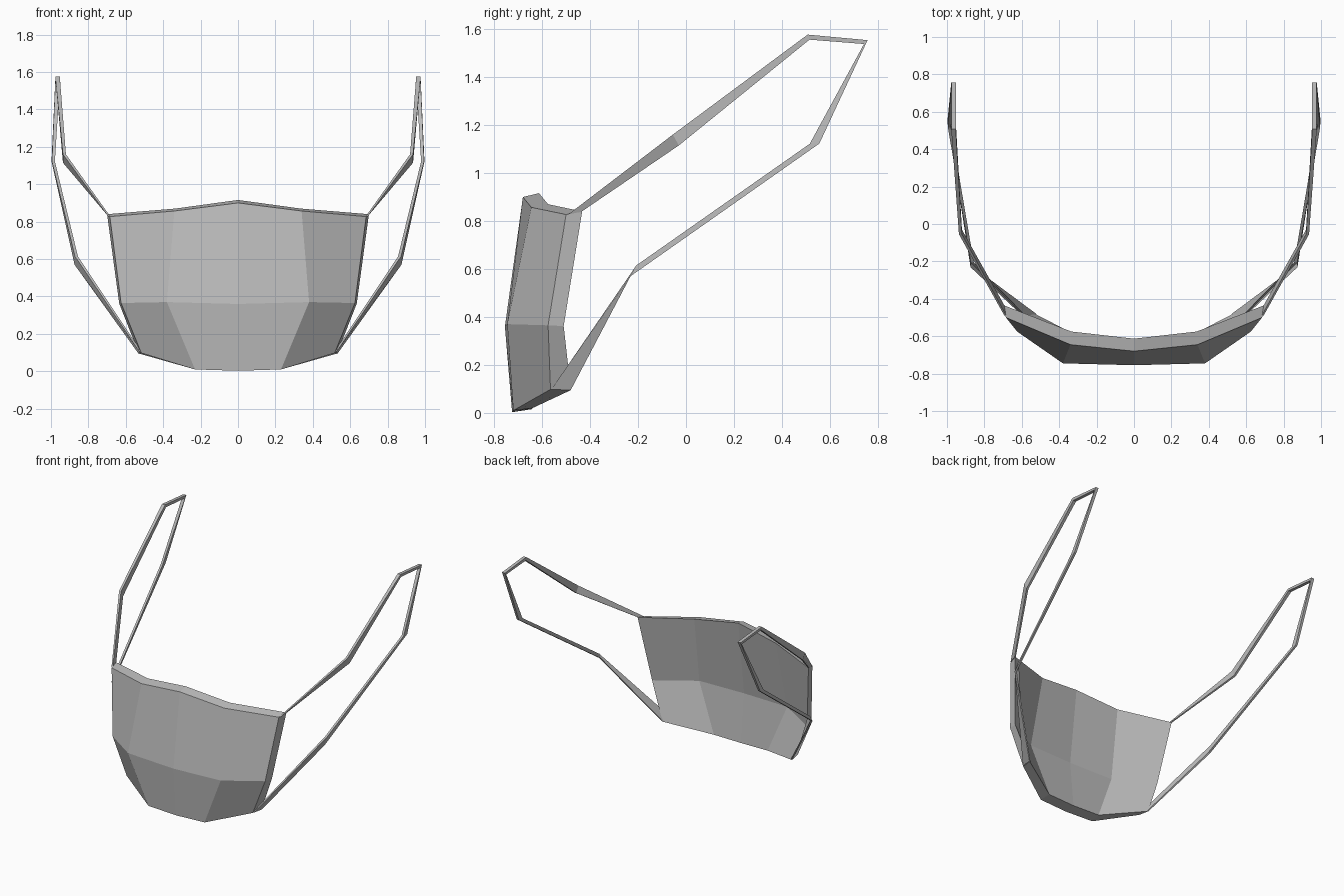
import bpy
import bmesh

if "Cube" in bpy.data.objects:
    bpy.data.objects.remove(bpy.data.objects["Cube"], do_unlink=True)

# One plain grey for the whole mask
grey = bpy.data.materials.new("mask_grey")
grey.use_nodes = True
colour = (0.5, 0.5, 0.5, 1)
grey.diffuse_color = colour
grey.node_tree.nodes["Principled BSDF"].inputs["Base Color"].default_value = colour


def mirrored_object(name, bm):
    """Turn a left half into a flat shaded object mirrored across x."""
    bmesh.ops.recalc_face_normals(bm, faces=bm.faces)
    mesh = bpy.data.meshes.new(name)
    bm.to_mesh(mesh)
    bm.free()
    mesh.materials.append(grey)
    obj = bpy.data.objects.new(name, mesh)
    bpy.context.collection.objects.link(obj)
    mirror = obj.modifiers.new("mirror", 'MIRROR')
    mirror.use_clip = True
    mirror.merge_threshold = 0.0005
    return obj


# Mask shell: rows run top to bottom, columns from the centre to the side
outer_rows = [
    [(0, -0.68, 0.9), (0.34, -0.645, 0.857), (0.685, -0.5, 0.827)],
    [(0, -0.755, 0.36), (0.38, -0.745, 0.37), (0.625, -0.575, 0.365)],
    [(0, -0.725, 0.003), (0.23, -0.72, 0.01), (0.517, -0.565, 0.098)],
]
inner_rows = [
    [(0, -0.613, 0.916), (0.335, -0.575, 0.87), (0.7, -0.433, 0.84)],
    [(0, -0.68, 0.37), (0.36, -0.67, 0.37), (0.635, -0.51, 0.362)],
    [(0, -0.645, 0.015), (0.22, -0.64, 0.02), (0.53, -0.48, 0.095)],
]
bm = bmesh.new()
outer = [[bm.verts.new(p) for p in row] for row in outer_rows]
inner = [[bm.verts.new(p) for p in row] for row in inner_rows]
for grid in (outer, inner):
    for r in range(2):
        for c in range(2):
            bm.faces.new((grid[r][c], grid[r + 1][c],
                          grid[r + 1][c + 1], grid[r][c + 1]))
for i in range(2):
    for r in (0, 2):  # top and bottom rims
        bm.faces.new((outer[r][i], outer[r][i + 1],
                      inner[r][i + 1], inner[r][i]))
    bm.faces.new((outer[i][2], outer[i + 1][2],  # side rim
                  inner[i + 1][2], inner[i][2]))
mirrored_object("mask_shell", bm)

# Ear loops: outer edge, inner edge and half thickness at each bend
loop_path = [
    ((0.688, -0.49, 0.828), (0.697, -0.437, 0.838), 0.005),
    ((0.928, -0.055, 1.16), (0.928, -0.03, 1.115), 0.008),
    ((0.965, 0.507, 1.577), (0.963, 0.515, 1.556), 0.012),
    ((0.965, 0.757, 1.554), (0.965, 0.742, 1.538), 0.012),
    ((0.989, 0.556, 1.123), (0.987, 0.516, 1.122), 0.008),
    ((0.866, -0.231, 0.57), (0.864, -0.207, 0.615), 0.008),
    ((0.528, -0.48, 0.096), (0.518, -0.56, 0.1), 0.005),
]
bm = bmesh.new()
rings = []
for a, b, t in loop_path:
    rings.append([bm.verts.new((x + s * t, y, z))
                  for (x, y, z), s in ((a, 1), (b, 1), (b, -1), (a, -1))])
for r0, r1 in zip(rings, rings[1:]):
    for k in range(4):
        n = (k + 1) % 4
        bm.faces.new((r0[k], r0[n], r1[n], r1[k]))
bm.faces.new(rings[0])
bm.faces.new(rings[-1])
mirrored_object("ear_loops", bm)
